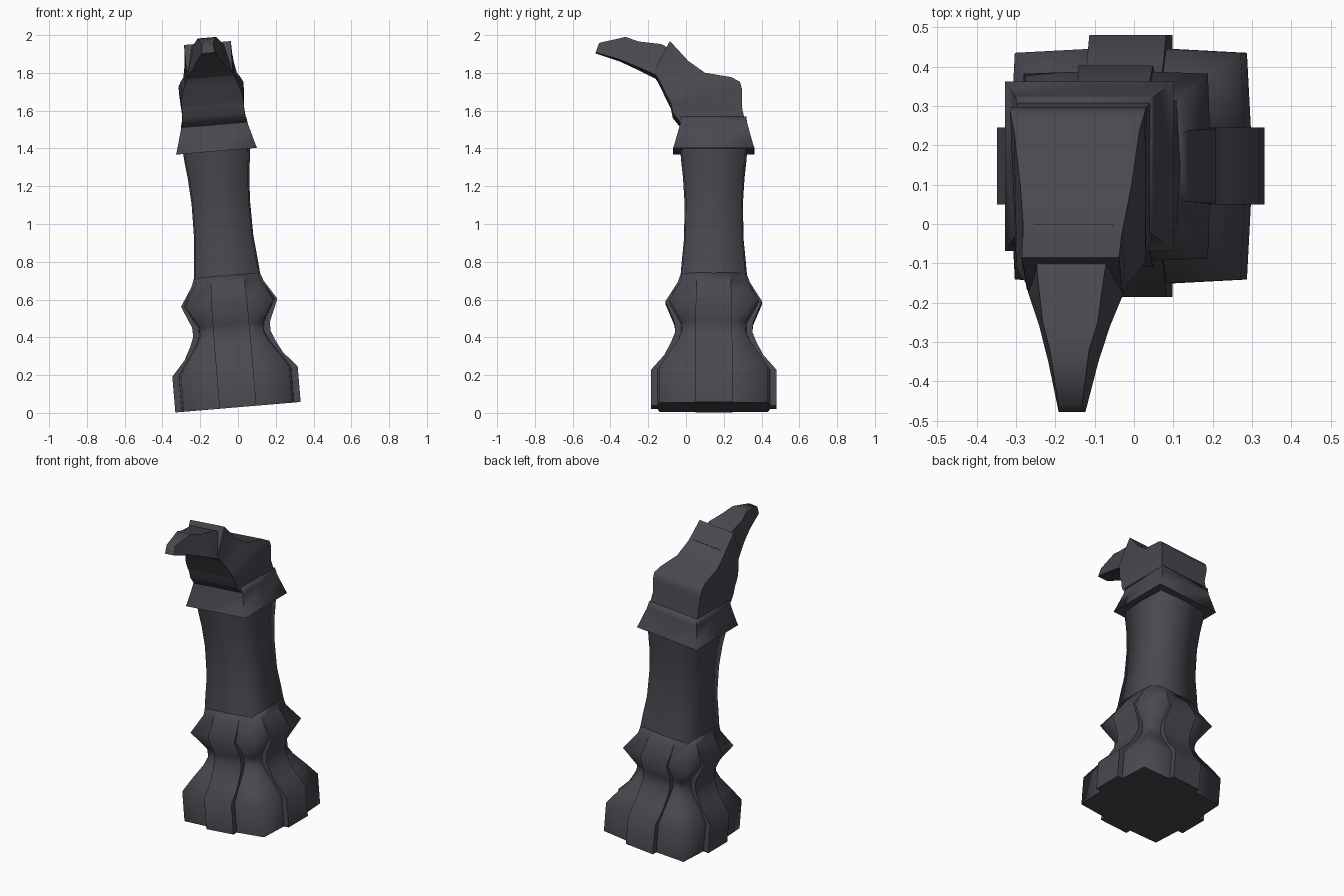
import bpy, bmesh, math

if "Cube" in bpy.data.objects:
    bpy.data.objects.remove(bpy.data.objects["Cube"])

TILT = math.radians(-4.8)
slate = bpy.data.materials.new("dark slate grey")
slate.diffuse_color = (0.065, 0.065, 0.08, 1)
slate.use_nodes = True
slate.node_tree.nodes["Principled BSDF"].inputs["Base Color"].default_value = slate.diffuse_color


def loft(name, rings, smooth):
    """Skin a list of equal-length point rings, cap both ends, lean the part."""
    bm = bmesh.new()
    vs = [[bm.verts.new(p) for p in ring] for ring in rings]
    n = len(rings[0])
    for a, b in zip(vs, vs[1:]):
        for i in range(n):
            j = (i + 1) % n
            bm.faces.new((a[i], a[j], b[j], b[i]))
    bm.faces.new(vs[0][::-1])
    bm.faces.new(vs[-1])
    bmesh.ops.recalc_face_normals(bm, faces=bm.faces)
    me = bpy.data.meshes.new(name)
    bm.to_mesh(me)
    bm.free()
    me.materials.append(slate)
    ob = bpy.data.objects.new(name, me)
    bpy.context.collection.objects.link(ob)
    ob.location = (0, 0.147, 0.03)
    ob.rotation_euler = (0, TILT, 0)
    bpy.ops.object.select_all(action='DESELECT')
    ob.select_set(True)
    bpy.context.view_layer.objects.active = ob
    bpy.ops.object.shade_smooth_by_angle(angle=math.radians(smooth))
    return ob


def around(quarter, h):
    """Repeat one side of a section four times round the axis."""
    ring = []
    for k in range(4):
        c, s = ((1, 0), (0, 1), (-1, 0), (0, -1))[k]
        ring += [(x * c - y * s, x * s + y * c, h) for x, y in quarter]
    return ring


# ribbed base: height, rib reach, core side, core corner, rib half width
base = [(0, .333, .298, .288, .098), (.19, .333, .298, .288, .098),
        (.27, .262, .245, .238, .098), (.34, .225, .195, .19, .098),
        (.39, .205, .172, .168, .097), (.44, .207, .175, .17, .097),
        (.555, .256, .24, .235, .095), (.655, .192, .185, .175, .09),
        (.70, .175, .174, .166, .08)]
loft("ribbed_base", [around([(r, -w), (r, w), (m, w), (c, c), (w, m)], h)
                     for h, r, m, c, w in base], 85)

# square shaft with softly bowed sides
shaft = [(.62, .185), (.70, .176), (.78, .169), (.90, .157), (1.09, .155),
         (1.22, .163), (1.30, .172), (1.42, .182)]
loft("shaft", [around([(m, 0), (m * .95, m * .95)], h) for h, m in shaft], 85)

# flared collar
collar = [(1.36, .215), (1.385, .207), (1.49, .178), (1.53, .172)]
loft("flared_collar", [around([(m, 0), (m, m)], h) for h, m in collar], 85)


def sections(rows):
    """Each row: upper (y, z), lower (y, z), upper and lower half widths."""
    return [[(-wu, yu - .147, zu - .035), (wu, yu - .147, zu - .035),
             (wl, yl - .147, zl - .03), (-wl, yl - .147, zl - .03)]
            for yu, zu, yl, zl, wu, wl in rows]


# head bending forward
loft("bent_head", sections([
    (.315, 1.53, -.03, 1.53, .172, .172), (.295, 1.62, -.07, 1.58, .165, .165),
    (.297, 1.71, -.08, 1.63, .172, .165), (.285, 1.75, -.09, 1.65, .172, .165),
    (.24, 1.775, -.11, 1.69, .16, .16), (.10, 1.80, -.135, 1.74, .142, .142),
    (.01, 1.865, -.15, 1.77, .13, .13), (-.03, 1.91, -.165, 1.79, .126, .126),
    (-.085, 1.97, -.175, 1.80, .124, .12)]), 60)

# tapered beak-like tip
loft("tapered_tip", sections([
    (0, 1.88, -.08, 1.74, .10, .12), (-.13, 1.957, -.175, 1.792, .085, .122),
    (-.25, 1.972, -.26, 1.832, .07, .09), (-.32, 1.998, -.35, 1.872, .05, .064),
    (-.46, 1.968, -.478, 1.912, .03, .034)]), 60)
